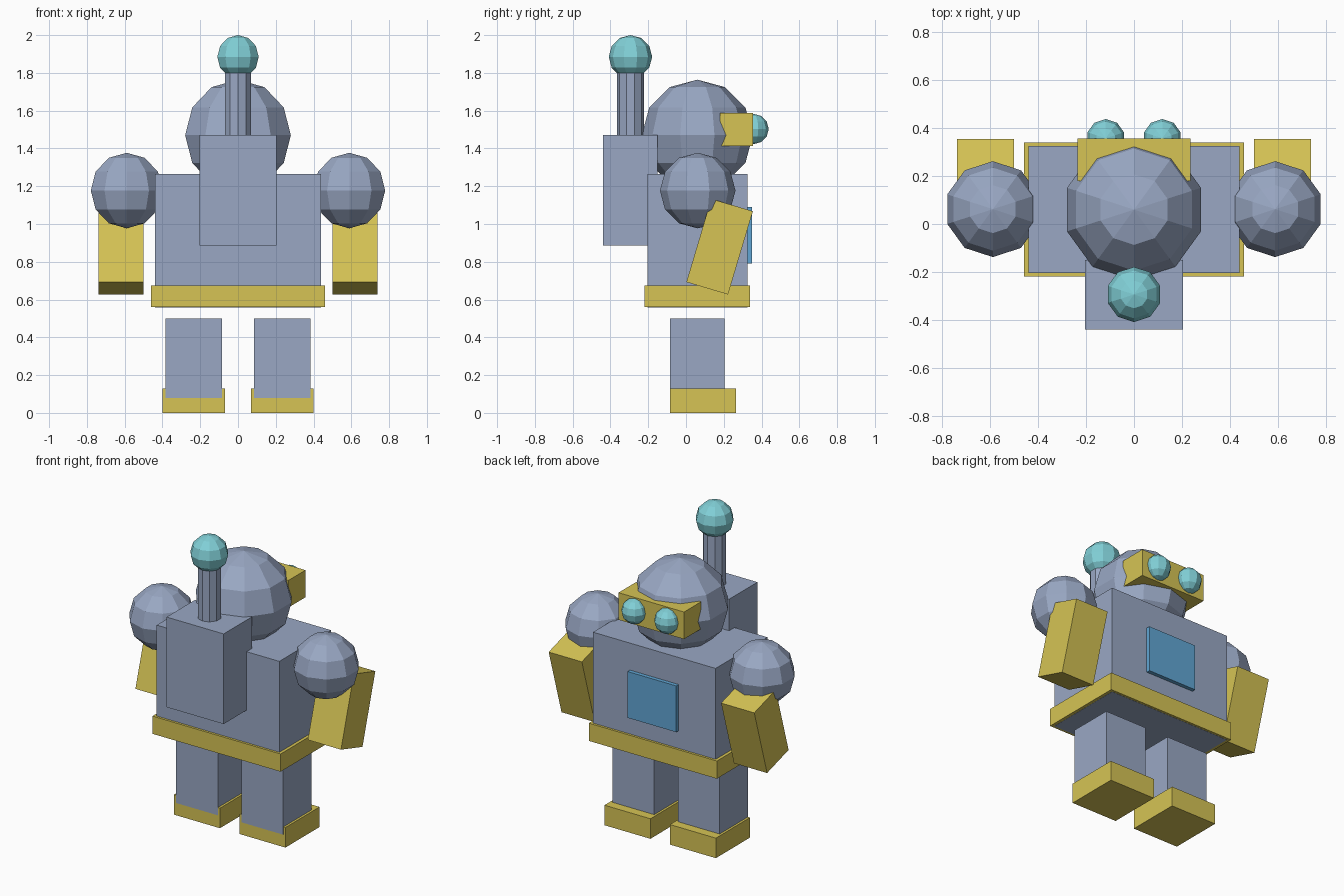
import bpy

cube = bpy.data.objects.get("Cube")
if cube:
    bpy.data.objects.remove(cube, do_unlink=True)


def material(name, rgb):
    mat = bpy.data.materials.new(name)
    mat.use_nodes = True
    color = (*rgb, 1.0)
    mat.diffuse_color = color
    mat.node_tree.nodes["Principled BSDF"].inputs["Base Color"].default_value = color
    return mat


STEEL = material("blue grey steel", (0.32, 0.39, 0.55))
YELLOW = material("mustard yellow", (0.67, 0.55, 0.09))
CYAN = material("pale cyan", (0.22, 0.63, 0.68))
BLUE = material("panel blue", (0.12, 0.38, 0.66))


def finish(name, mat):
    obj = bpy.context.object
    obj.name = obj.data.name = name
    obj.data.materials.append(mat)
    return obj


def box(name, mat, x, y, z):
    """Box spanning the given (low, high) range on each axis."""
    ranges = (x, y, z)
    bpy.ops.mesh.primitive_cube_add(size=1, location=[(a + b) / 2 for a, b in ranges])
    obj = finish(name, mat)
    obj.scale = [b - a for a, b in ranges]
    return obj


def ball(name, mat, radius, location):
    bpy.ops.mesh.primitive_uv_sphere_add(segments=10, ring_count=6,
                                         radius=radius, location=location)
    return finish(name, mat)


# Torso, belt and chest panel
box("torso", STEEL, (-0.44, 0.44), (-0.205, 0.325), (0.559, 1.265))
box("belt", YELLOW, (-0.46, 0.46), (-0.22, 0.34), (0.56, 0.675))
box("chest_panel", BLUE, (-0.175, 0.175), (0.3, 0.35), (0.79, 1.09))

# Backpack with antenna
box("backpack", STEEL, (-0.205, 0.205), (-0.44, -0.15), (0.885, 1.47))
bpy.ops.mesh.primitive_cylinder_add(vertices=10, radius=0.071, depth=0.4,
                                    location=(0, -0.294, 1.65))
finish("antenna_stem", STEEL)
ball("antenna_ball", CYAN, 0.115, (0, -0.294, 1.885))

# Head and visor
ball("head", STEEL, 0.294, (0, 0.06, 1.47))
box("visor", YELLOW, (-0.235, 0.235), (0.18, 0.356), (1.412, 1.588))

# Paired parts
for side, s in (("left", 1), ("right", -1)):
    def span(a, b):
        return tuple(sorted((s * a, s * b)))

    ball(side + "_eye", CYAN, 0.08, (s * 0.118, 0.358, 1.503))
    ball(side + "_shoulder", STEEL, 0.2, (s * 0.589, 0.062, 1.177))
    arm = box(side + "_arm", YELLOW, span(0.5, 0.738), (0.063, 0.293), (0.65, 1.11))
    arm.rotation_euler.x = -0.29
    box(side + "_leg", STEEL, span(0.085, 0.385), (-0.086, 0.205), (0.08, 0.5))
    box(side + "_foot", YELLOW, span(0.07, 0.4), (-0.085, 0.265), (0, 0.13))
